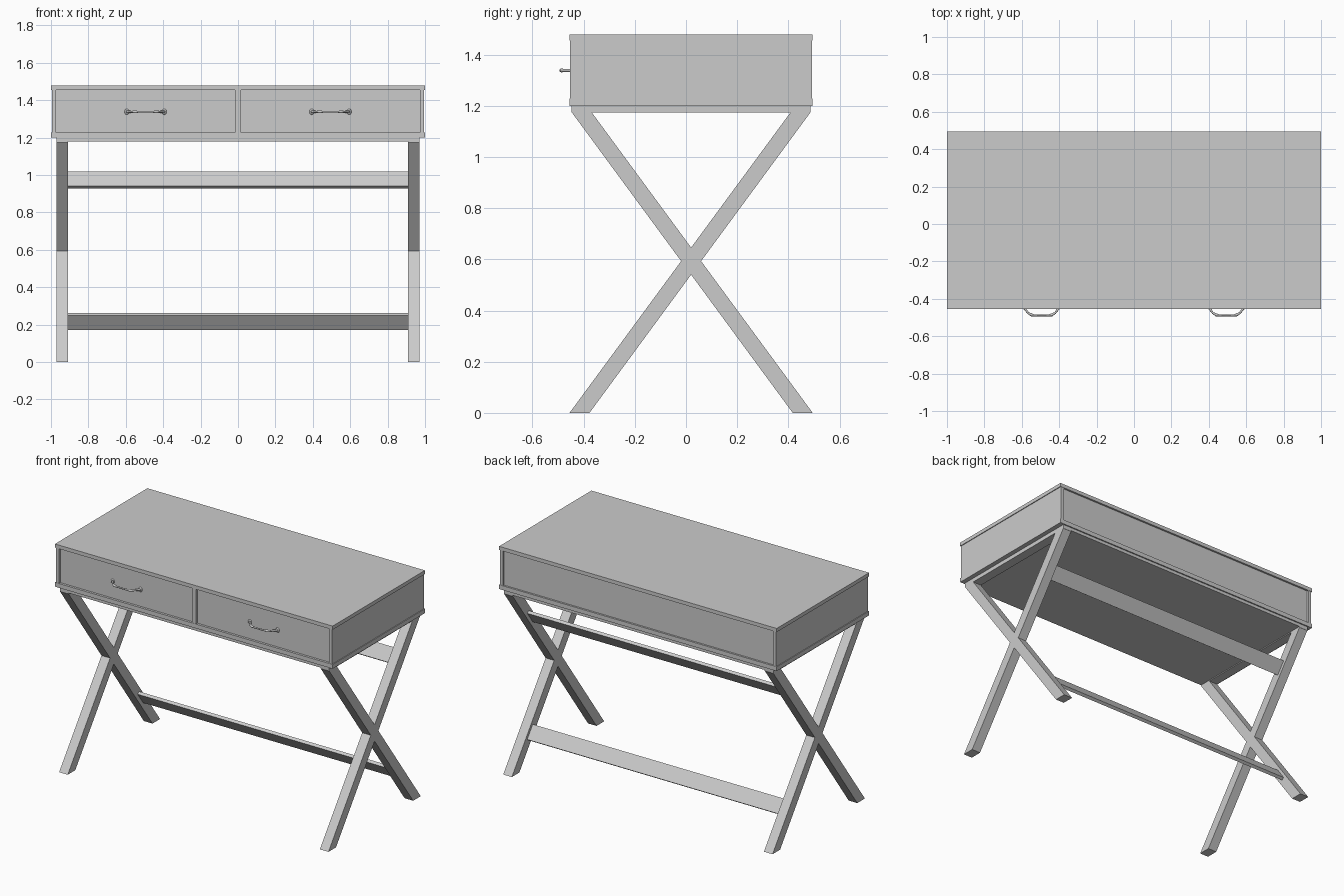
import bpy, bmesh, math
from mathutils import Vector

if "Cube" in bpy.data.objects:
    bpy.data.objects.remove(bpy.data.objects["Cube"])

grey = bpy.data.materials.new("light grey")
grey.diffuse_color = (0.6, 0.6, 0.6, 1)
grey.use_nodes = True
grey.node_tree.nodes["Principled BSDF"].inputs["Base Color"].default_value = grey.diffuse_color

Y0, Y1 = -0.455, 0.495          # front and back of the case
YC = (Y0 + Y1) / 2


def finish(name, bm):
    bmesh.ops.recalc_face_normals(bm, faces=bm.faces)
    me = bpy.data.meshes.new(name)
    bm.to_mesh(me)
    bm.free()
    me.materials.append(grey)
    ob = bpy.data.objects.new(name, me)
    bpy.context.collection.objects.link(ob)
    return ob


def prism(name, yz, x0, x1):
    """Extrude a side-view outline along x."""
    bm = bmesh.new()
    f = bm.faces.new([bm.verts.new((x0, y, z)) for y, z in yz])
    r = bmesh.ops.extrude_face_region(bm, geom=[f])
    vs = [g for g in r["geom"] if isinstance(g, bmesh.types.BMVert)]
    bmesh.ops.translate(bm, verts=vs, vec=(x1 - x0, 0, 0))
    return finish(name, bm)


def box(name, x0, x1, y0, y1, z0, z1):
    return prism(name, [(y0, z0), (y1, z0), (y1, z1), (y0, z1)], x0, x1)


# Case: boards, slightly set-in sides, back and divider
box("top_board", -1, 1, Y0, Y1, 1.454, 1.478)
box("bottom_board", -1, 1, Y0, Y1, 1.2, 1.228)
for s, side in ((-1, "left"), (1, "right")):
    a, b = sorted((s * 0.972, s * 0.995))
    box(side + "_side_panel", a, b, Y0 + 0.002, Y1 - 0.002, 1.228, 1.454)
box("back_panel", -0.972, 0.972, Y1 - 0.03, Y1 - 0.012, 1.228, 1.454)
box("drawer_divider", -0.015, 0.015, Y0 + 0.002, Y1 - 0.03, 1.228, 1.454)


# Drawer fronts with curved pulls
def pull(name, cx):
    path = [(-0.1, -0.44, 0.008), (-0.088, -0.455, 0.006), (-0.072, -0.476, 0.0055),
            (-0.054, -0.486, 0.008), (-0.044, -0.488, 0.0055), (0, -0.49, 0.005)]
    path += [(-x, y, r) for x, y, r in path[-2::-1]]
    pts = [Vector((cx + x, y, 1.338)) for x, y, r in path]
    bm = bmesh.new()
    rings = []
    n = 10
    for i, p in enumerate(pts):
        t = (pts[min(i + 1, len(pts) - 1)] - pts[max(i - 1, 0)]).normalized()
        up = Vector((0, 0, 1))
        side = t.cross(up)
        r = path[i][2]
        rings.append([bm.verts.new(p + r * (math.cos(k * math.tau / n) * side
                                            + math.sin(k * math.tau / n) * up)) for k in range(n)])
    for a, b in zip(rings, rings[1:]):
        for k in range(n):
            bm.faces.new((a[k], a[(k + 1) % n], b[(k + 1) % n], b[k]))
    bm.faces.new(rings[0])
    bm.faces.new(rings[-1])
    # flared mounting plates
    for s in (-1, 1):
        r = bmesh.ops.create_uvsphere(bm, u_segments=12, v_segments=8, radius=1)
        for v in r["verts"]:
            v.co = Vector((cx + s * 0.1 + v.co.x * 0.013, -0.44 + v.co.y * 0.006,
                           1.338 + v.co.z * 0.016))
    ob = finish(name, bm)
    for p in ob.data.polygons:
        p.use_smooth = True


for s, side in ((-1, "left"), (1, "right")):
    a, b = sorted((s * 0.015, s * 0.972))
    box(side + "_drawer_front", a, b, -0.44, -0.42, 1.228, 1.454)
    pull(side + "_drawer_pull", s * 0.494)

# Crossed legs with a top rail on each side
leg = [(-0.455, 0), (-0.377, 0), (0.487, 1.175), (0.487, 1.2), (0.43, 1.2), (0.409, 1.175)]
flipped = [(2 * YC - y, z) for y, z in leg]
for s, side in ((-1, "left"), (1, "right")):
    a, b = sorted((s * 0.908, s * 0.97))
    prism(side + "_leg_rising_back", leg, a, b)
    prism(side + "_leg_rising_front", flipped, a, b)
    box(side + "_top_rail", a, b, -0.447, 0.487, 1.174, 1.2)
# Panel under the case, between the rails
box("under_panel", -0.908, 0.908, -0.447, 0.487, 1.18, 1.2)


# Stretchers lie flat along the slope of the rear leg halves
def stretcher(name, y, z, d):
    along = Vector((d * 0.864, 1.175)).normalized()
    across = Vector((along.y, -along.x))
    c = Vector((y, z))
    yz = [c + along * (i * 0.048) + across * (j * 0.01)
          for i, j in ((-1, -1), (1, -1), (1, 1), (-1, 1))]
    prism(name, [tuple(p) for p in yz], -0.91, 0.91)


stretcher("upper_stretcher", 0.3, 0.973, 1)
stretcher("lower_stretcher", 0.3, 0.217, -1)
